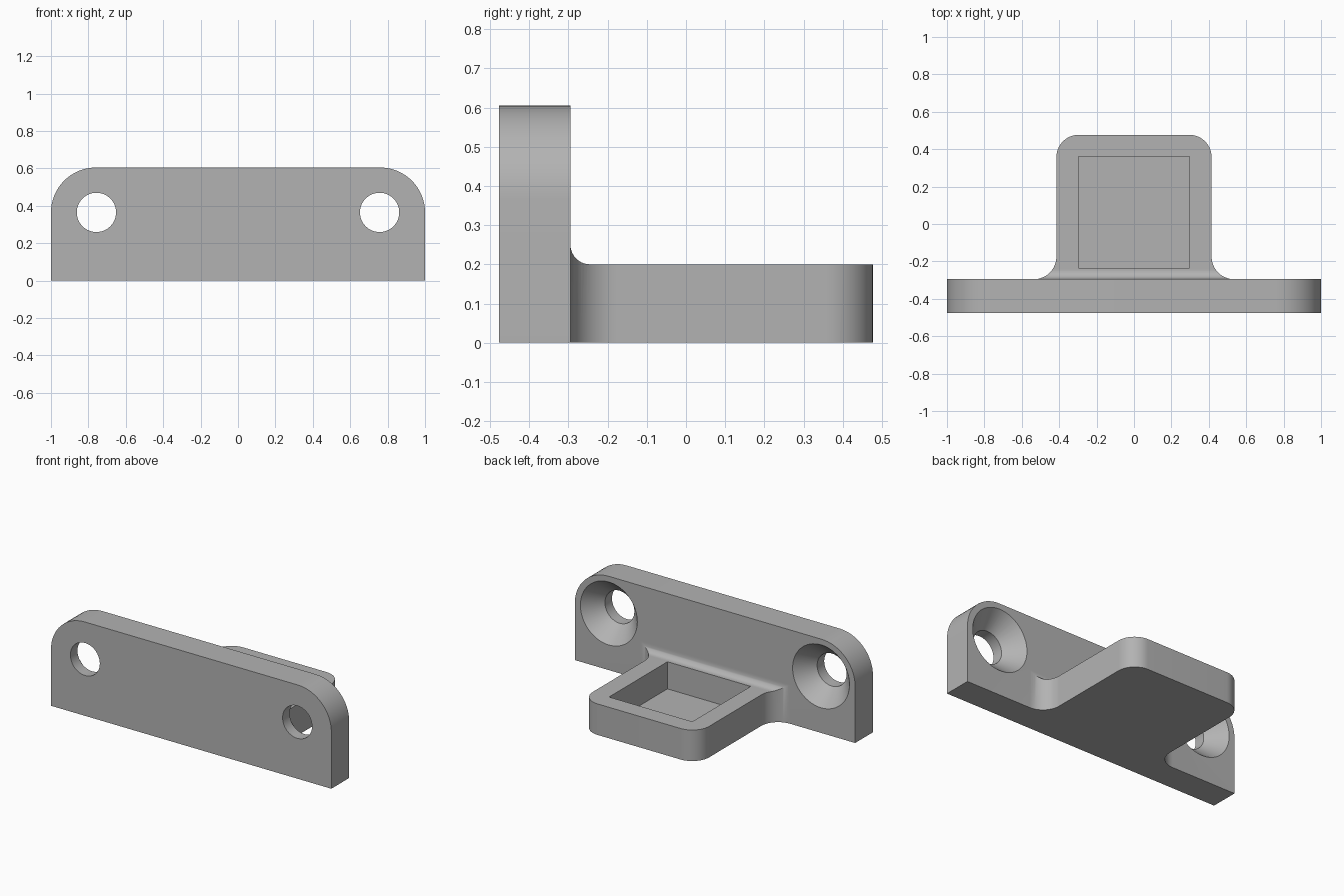
import bpy, bmesh
from math import sin, cos, pi, radians

cube = bpy.data.objects.get("Cube")
if cube:
    bpy.data.objects.remove(cube, do_unlink=True)

grey = bpy.data.materials.new("plain grey")
grey.use_nodes = True
COLOUR = (0.45, 0.45, 0.45, 1)
grey.diffuse_color = COLOUR
grey.node_tree.nodes["Principled BSDF"].inputs["Base Color"].default_value = COLOUR


def loft(name, rings):
    """Closed solid skinned through matching rings of points."""
    bm = bmesh.new()
    loops = [[bm.verts.new(p) for p in ring] for ring in rings]
    n = len(loops[0])
    for a, b in zip(loops, loops[1:]):
        for i in range(n):
            j = (i + 1) % n
            bm.faces.new((a[i], a[j], b[j], b[i]))
    bm.faces.new(loops[0])
    bm.faces.new(loops[-1])
    bmesh.ops.recalc_face_normals(bm, faces=bm.faces)
    mesh = bpy.data.meshes.new(name)
    bm.to_mesh(mesh)
    bm.free()
    mesh.materials.append(grey)
    obj = bpy.data.objects.new(name, mesh)
    bpy.context.collection.objects.link(obj)
    return obj


def arc(cx, cy, r, start, end, steps=16):
    angles = [radians(start + (end - start) * i / steps) for i in range(steps + 1)]
    return [(cx + r * cos(a), cy + r * sin(a)) for a in angles]


def combine(target, tool, operation):
    mod = target.modifiers.new(operation.title(), "BOOLEAN")
    mod.operation, mod.object, mod.solver = operation, tool, "EXACT"
    bpy.context.view_layer.objects.active = target
    bpy.ops.object.modifier_apply(modifier=mod.name)
    bpy.data.objects.remove(tool, do_unlink=True)


FRONT, FACE, BACK = -0.477, -0.295, 0.477   # plate front, plate rear face, block end
INSIDE = -0.4                               # overlap depth within the plate
HEIGHT, TOP = 0.605, 0.2

# Upright plate with two rounded upper corners
R = 0.24
outline = [(-1, 0), (1, 0)] + arc(1 - R, HEIGHT - R, R, 0, 90) + arc(R - 1, HEIGHT - R, R, 90, 180)
bracket = loft("mounting_bracket", [[(x, y, z) for x, z in outline] for y in (FRONT, FACE)])

# Block plan: rounded far corners, flared where it meets the plate
W, r = 0.415, 0.12
half = [(W + r, INSIDE)] + arc(W + r, FACE + r, r, 270, 180) + arc(W - r, BACK - r, r, 0, 90)
plan = half + [(-x, y) for x, y in reversed(half)]
block = loft("block", [[(x, y, z) for x, y in plan] for z in (0, 0.3)])

# Block side profile: flat top with a small fillet up to the plate
f = 0.05
side = [(INSIDE, 0), (0.6, 0), (0.6, TOP)] + arc(FACE + f, TOP + f, f, 270, 180, 10) + [(INSIDE, TOP + f)]
profile = loft("block_profile", [[(x, y, z) for y, z in side] for x in (-0.7, 0.7)])
combine(block, profile, "INTERSECT")
combine(bracket, block, "UNION")

# Square pocket in the block
square = [(-0.297, -0.235), (0.297, -0.235), (0.297, 0.36), (-0.297, 0.36)]
combine(bracket, loft("pocket", [[(x, y, z) for x, y in square] for z in (0.025, 0.5)]), "DIFFERENCE")

# Countersunk screw holes, wide at the rear
HOLE, SINK, SEAT = 0.105, 0.203, -0.405
for cx in (-0.757, 0.757):
    sections = [(FRONT - 0.1, HOLE), (SEAT, HOLE), (FACE, SINK), (FACE + 0.05, SINK)]
    rings = [[(x, y, z) for x, z in arc(cx, 0.365, rad, 0, 360, 64)[:-1]] for y, rad in sections]
    combine(bracket, loft("screw_hole", rings), "DIFFERENCE")

bpy.ops.object.select_all(action="DESELECT")
bracket.select_set(True)
bpy.context.view_layer.objects.active = bracket
bpy.ops.object.shade_smooth_by_angle(angle=radians(30))
